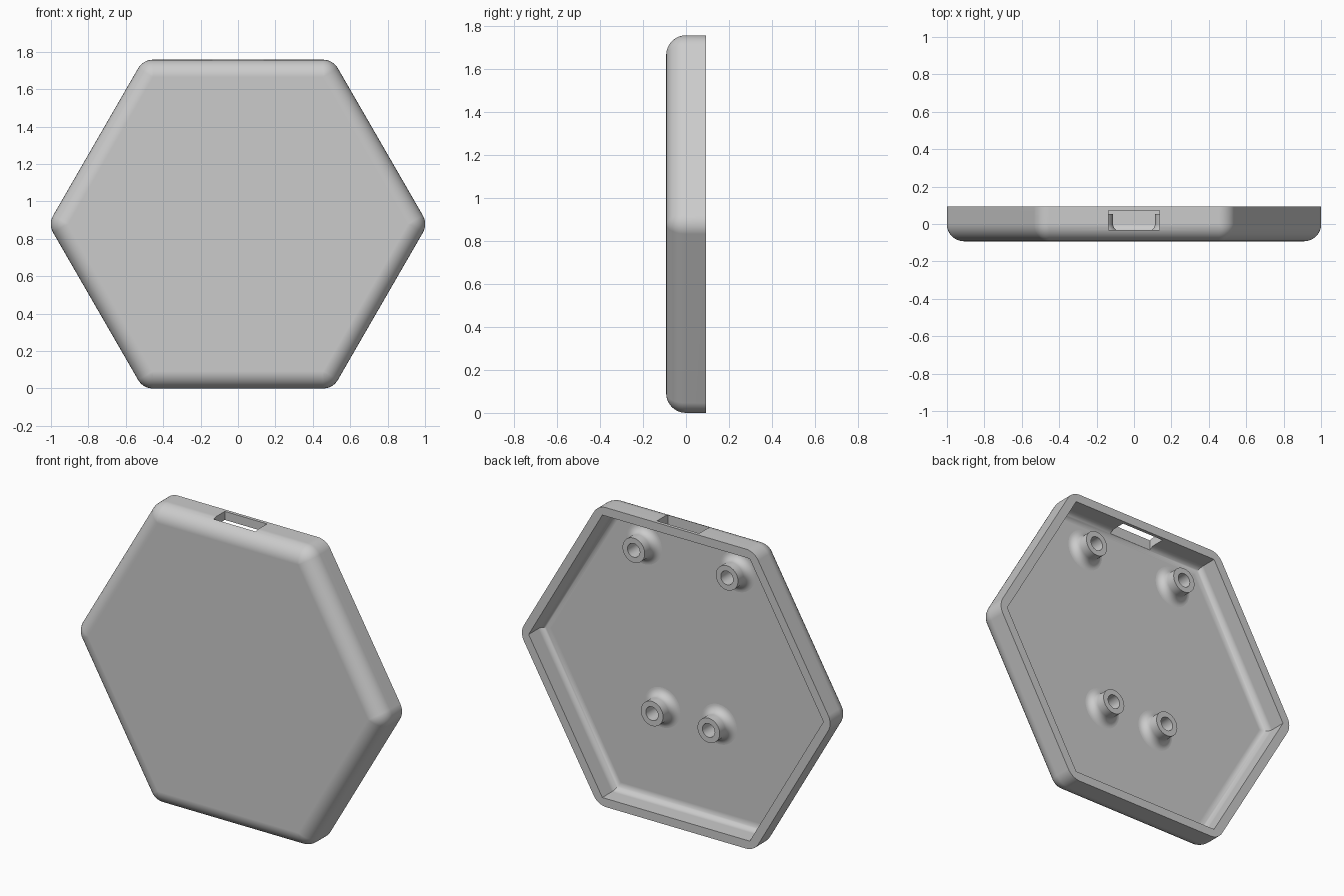
import bpy, bmesh
from math import sin, cos, pi, radians
from mathutils import Vector

cube = bpy.data.objects.get("Cube")
if cube:
    bpy.data.objects.remove(cube, do_unlink=True)

APOTHEM, HALF_DEPTH = 0.879, 0.0925
ROUND, WALL, INNER_ROUND = 0.092, 0.05, 0.045
FLOOR = -HALF_DEPTH + WALL
STEPS = 8

grey = bpy.data.materials.new("light grey plastic")
grey.use_nodes = True
grey.diffuse_color = (0.6, 0.6, 0.6, 1)
grey.node_tree.nodes["Principled BSDF"].inputs["Base Color"].default_value = (0.6, 0.6, 0.6, 1)


def make_object(name, bm):
    bmesh.ops.remove_doubles(bm, verts=bm.verts, dist=1e-5)
    bmesh.ops.recalc_face_normals(bm, faces=bm.faces)
    mesh = bpy.data.meshes.new(name)
    bm.to_mesh(mesh)
    bm.free()
    mesh.materials.append(grey)
    obj = bpy.data.objects.new(name, mesh)
    bpy.context.collection.objects.link(obj)
    return obj


def activate(obj):
    bpy.ops.object.select_all(action='DESELECT')
    obj.select_set(True)
    bpy.context.view_layer.objects.active = obj


def finish(obj):
    activate(obj)
    bpy.ops.object.shade_smooth_by_angle(angle=radians(30))
    obj.modifiers.new("even shading", 'WEIGHTED_NORMAL').keep_sharp = True


def bridge(bm, rings):
    for a, b in zip(rings, rings[1:]):
        for i in range(len(a)):
            j = (i + 1) % len(a)
            bm.faces.new((a[i], a[j], b[j], b[i]))


def hexagon(bm, apothem, corner, y):
    """Ring of a hexagon with its corners rounded by the given radius."""
    ring = []
    for k in range(6):
        centre = (apothem - corner) / cos(pi / 6)
        for s in range(STEPS + 1):
            a = k * pi / 3 - pi / 6 + s / STEPS * pi / 3
            x, z = centre * cos(k * pi / 3), centre * sin(k * pi / 3)
            ring.append(bm.verts.new((x + corner * cos(a), y, APOTHEM + z + corner * sin(a))))
    return ring


# Shell: rounded outside, rim at the back, hollow inside with sharp corners
bm = bmesh.new()
rings = []
for i in range(STEPS + 1):
    t = i / STEPS * pi / 2
    inset = ROUND * (1 - sin(t))
    rings.append(hexagon(bm, APOTHEM - inset, ROUND * sin(t), -HALF_DEPTH + ROUND * (1 - cos(t))))
rings.append(hexagon(bm, APOTHEM, ROUND, HALF_DEPTH))
rings.append(hexagon(bm, APOTHEM - WALL, 0, HALF_DEPTH))
for i in range(STEPS + 1):
    t = i / STEPS * pi / 2
    rings.append(hexagon(bm, APOTHEM - WALL - INNER_ROUND * (1 - cos(t)), 0,
                         FLOOR + INNER_ROUND * (1 - sin(t))))
bridge(bm, rings)
bm.faces.new(rings[0])
bm.faces.new(rings[-1])
shell = make_object("case_shell", bm)

# Port opening through the top wall
bm = bmesh.new()
bmesh.ops.create_cube(bm, size=1)
bmesh.ops.scale(bm, vec=(0.274, 0.104, 0.16), verts=bm.verts)
bmesh.ops.translate(bm, vec=(0, 0.021, 2 * APOTHEM - 0.02), verts=bm.verts)
cutter = make_object("port_cutter", bm)
cutter.hide_render = True
cut = shell.modifiers.new("port opening", 'BOOLEAN')
cut.operation, cut.solver, cut.object = 'DIFFERENCE', 'EXACT', cutter
activate(shell)
bpy.ops.object.modifier_apply(modifier=cut.name)
bpy.data.objects.remove(cutter, do_unlink=True)
finish(shell)

# Screw posts: tubes with a flared foot
POST, HOLE, FLARE, POST_TOP = 0.072, 0.04, 0.045, 0.053
SIDES = 40


def screw_post(name, x, z):
    bm = bmesh.new()
    profile = []
    for i in range(STEPS + 1):
        t = i / STEPS * pi / 2
        profile.append((POST + FLARE * (1 - sin(t)), FLOOR + FLARE * (1 - cos(t))))
    profile += [(POST, POST_TOP), (HOLE, POST_TOP), (HOLE, FLOOR)]
    rings = [[bm.verts.new((x + r * cos(2 * pi * k / SIDES), y, z + r * sin(2 * pi * k / SIDES)))
              for k in range(SIDES)] for r, y in profile]
    bridge(bm, rings)
    # Closed underside resting on the floor keeps the tube walls solid
    bridge(bm, [rings[-1], rings[0]])
    finish(make_object(name, bm))


for side, sign in (("left", 1), ("right", -1)):
    screw_post("upper_post_" + side, sign * 0.303, 1.533)
    screw_post("lower_post_" + side, sign * 0.184, 0.606)
